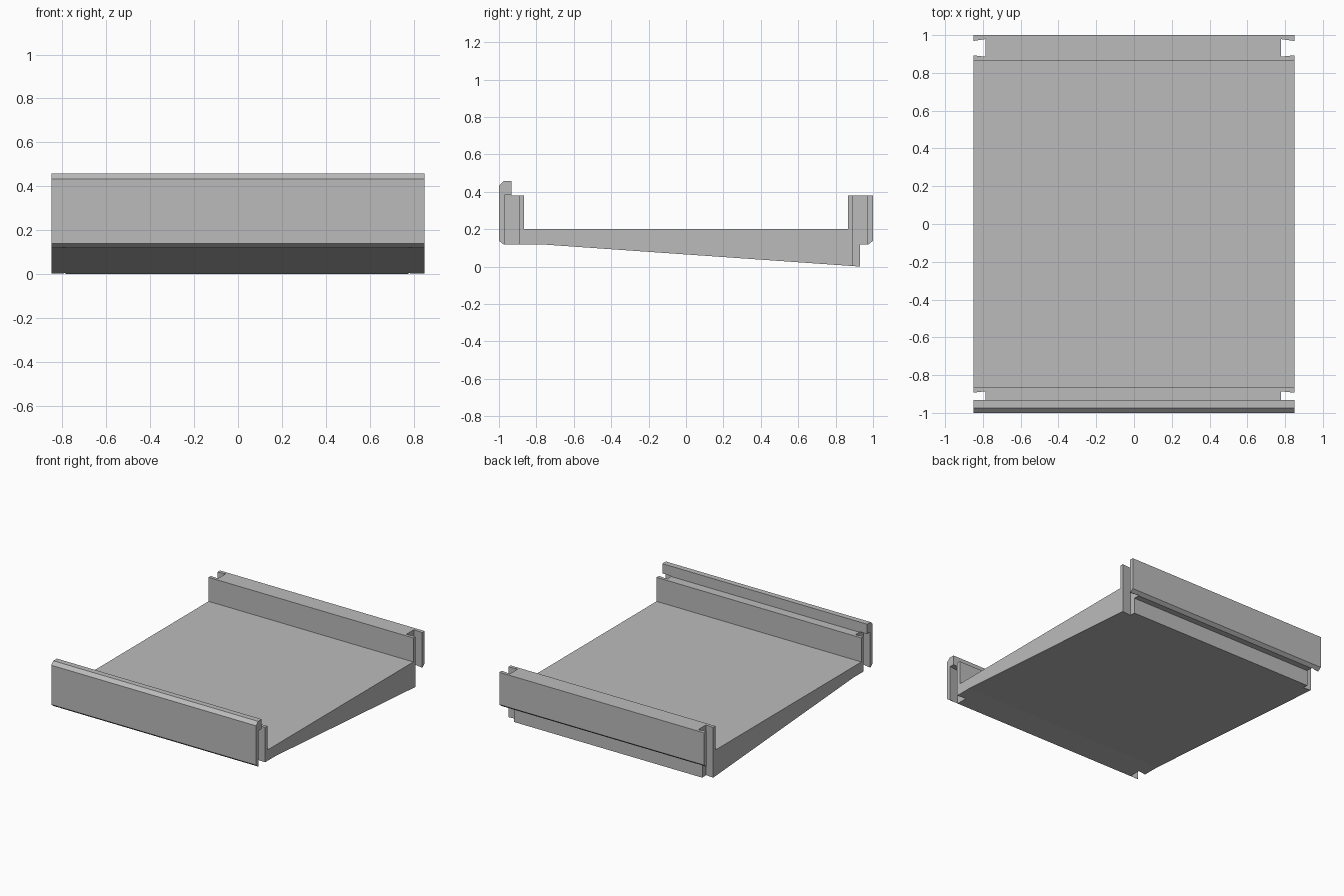
import bpy, bmesh
from mathutils import Vector

if "Cube" in bpy.data.objects:
    bpy.data.objects.remove(bpy.data.objects["Cube"], do_unlink=True)

HALF_WIDTH = 0.85

grey = bpy.data.materials.new("plain grey")
grey.use_nodes = True
colour = (0.5, 0.5, 0.5, 1)
grey.diffuse_color = colour
grey.node_tree.nodes["Principled BSDF"].inputs["Base Color"].default_value = colour


def prism(name, outline, direction):
    """Extrude a closed 3D outline along a direction."""
    bm = bmesh.new()
    face = bm.faces.new([bm.verts.new(p) for p in outline])
    grown = bmesh.ops.extrude_face_region(bm, geom=[face])
    moved = [v for v in grown["geom"] if isinstance(v, bmesh.types.BMVert)]
    bmesh.ops.translate(bm, verts=moved, vec=Vector(direction))
    bmesh.ops.recalc_face_normals(bm, faces=bm.faces)
    mesh = bpy.data.meshes.new(name)
    bm.to_mesh(mesh)
    bm.free()
    mesh.materials.append(grey)
    obj = bpy.data.objects.new(name, mesh)
    bpy.context.collection.objects.link(obj)
    return obj


# Tray section: sloping underside, two upright rails, raised front lip
section = [
    (-1, 0.138), (-0.975, 0.118), (-0.765, 0.118), (0.93, 0),
    (0.93, 0.118), (0.975, 0.118), (1, 0.138), (1, 0.38),
    (0.865, 0.38), (0.865, 0.2), (-0.865, 0.2), (-0.865, 0.38),
    (-0.933, 0.38), (-0.933, 0.457), (-0.975, 0.457), (-1, 0.433),
]
tray = prism("tray", [(-HALF_WIDTH, y, z) for y, z in section],
             (2 * HALF_WIDTH, 0, 0))

# Undercut slots at both ends of each rail; the front lip stays whole
cutters = []
for side, inner in ((-1, 0.787), (1, 0.777)):
    for end, top in ((-1, 0.384), (1, 0.5)):
        plan = [(inner, 0.886), (0.86, 0.894), (0.86, 0.967), (inner, 0.979)]
        cutter = prism("slot_cutter",
                       [(side * x, end * y, -0.1) for x, y in plan],
                       (0, 0, top + 0.1))
        cutter.hide_render = True
        cutters.append(cutter)
        cut = tray.modifiers.new("slot", "BOOLEAN")
        cut.operation = "DIFFERENCE"
        cut.solver = "EXACT"
        cut.object = cutter

# Bake the slots and discard the cutters
bpy.context.view_layer.update()
baked = bpy.data.meshes.new_from_object(
    tray.evaluated_get(bpy.context.evaluated_depsgraph_get()))
tray.modifiers.clear()
tray.data = baked
for cutter in cutters:
    bpy.data.objects.remove(cutter, do_unlink=True)
